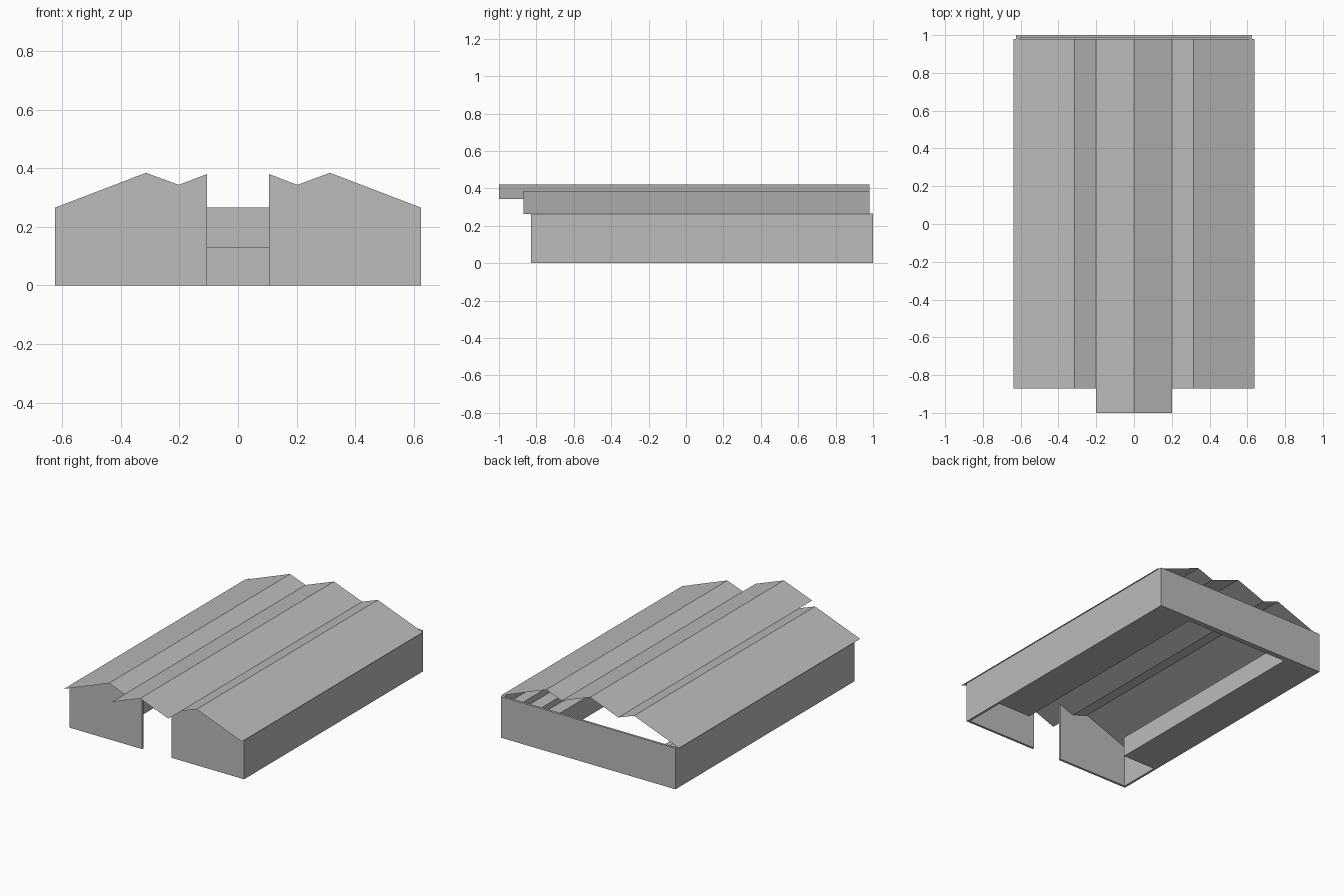
import bpy
import bmesh

cube = bpy.data.objects.get("Cube")
if cube:
    bpy.data.objects.remove(cube, do_unlink=True)

grey = bpy.data.materials.new("plain grey")
grey.use_nodes = True
colour = (0.5, 0.5, 0.5, 1)
grey.diffuse_color = colour
grey.node_tree.nodes["Principled BSDF"].inputs["Base Color"].default_value = colour

FRONT, BACK = -0.83, 1.0
HALF, WALL_TOP, THICK = 0.625, 0.265, 0.015


def finish(name, bm):
    mesh = bpy.data.meshes.new(name)
    bm.to_mesh(mesh)
    bm.free()
    mesh.materials.append(grey)
    obj = bpy.data.objects.new(name, mesh)
    bpy.context.collection.objects.link(obj)
    return obj


def extrude_profile(name, points, y0, y1, sign=1):
    """Closed solid from an x-z profile running along y."""
    bm = bmesh.new()
    face = bm.faces.new([bm.verts.new((sign * x, y0, z)) for x, z in points])
    new = bmesh.ops.extrude_face_region(bm, geom=[face])["geom"]
    bmesh.ops.translate(bm, vec=(0, y1 - y0, 0),
                        verts=[g for g in new if isinstance(g, bmesh.types.BMVert)])
    bmesh.ops.recalc_face_normals(bm, faces=bm.faces)
    return finish(name, bm)


def box(name, x0, x1, y0, y1, z1, sign=1):
    return extrude_profile(name, [(x0, 0), (x1, 0), (x1, z1), (x0, z1)], y0, y1, sign)


def roof_sheet(name, points, y0, y1):
    """Thin folded sheet running along y."""
    bm = bmesh.new()
    rows = [[bm.verts.new((x, y, z)) for x, z in points] for y in (y0, y1)]
    for i in range(len(points) - 1):
        bm.faces.new((rows[0][i], rows[0][i + 1], rows[1][i + 1], rows[1][i]))
    bmesh.ops.recalc_face_normals(bm, faces=bm.faces)
    for f in bm.faces:
        f.normal_update()
        if f.normal.z < 0:
            f.normal_flip()
    return finish(name, bm)


# Folded roofs: a longer central gable between two side gables
VALLEY, RIDGE, EAVE = (0.202, 0.344), (0.314, 0.385), (0.637, 0.262)
roof_sheet("centre_roof", [(-VALLEY[0], VALLEY[1]), (0, 0.42), VALLEY], -1.0, 0.98)

# Stepped seating profile, rising towards the side wall
steps = [(0.375, 0), (0.375, 0.13), (0.458, 0.13), (0.458, 0.17),
         (0.541, 0.17), (0.541, 0.21), (HALF - THICK, 0.21), (HALF - THICK, 0)]

for side, s in (("left", 1), ("right", -1)):
    pts = [(s * x, z) for x, z in (VALLEY, RIDGE, EAVE)]
    roof_sheet(side + "_roof", pts, -0.87, 0.98)
    box(side + "_side_wall", HALF - THICK, HALF, FRONT, BACK, WALL_TOP, s)
    # Front wall follows the roof line beside the open doorway
    extrude_profile(side + "_front_wall",
                    [(0.105, 0), (HALF, 0), (HALF, WALL_TOP), (RIDGE[0], 0.384),
                     (VALLEY[0], 0.343), (0.105, 0.38)], FRONT, FRONT + THICK, s)
    extrude_profile(side + "_seating", steps, -0.54, 0.97, s)

# Back wall with a low ledge inside
box("back_wall", -HALF, HALF, BACK - THICK, BACK, WALL_TOP)
box("back_ledge", -HALF + THICK, HALF - THICK, 0.965, BACK - THICK, 0.13)
